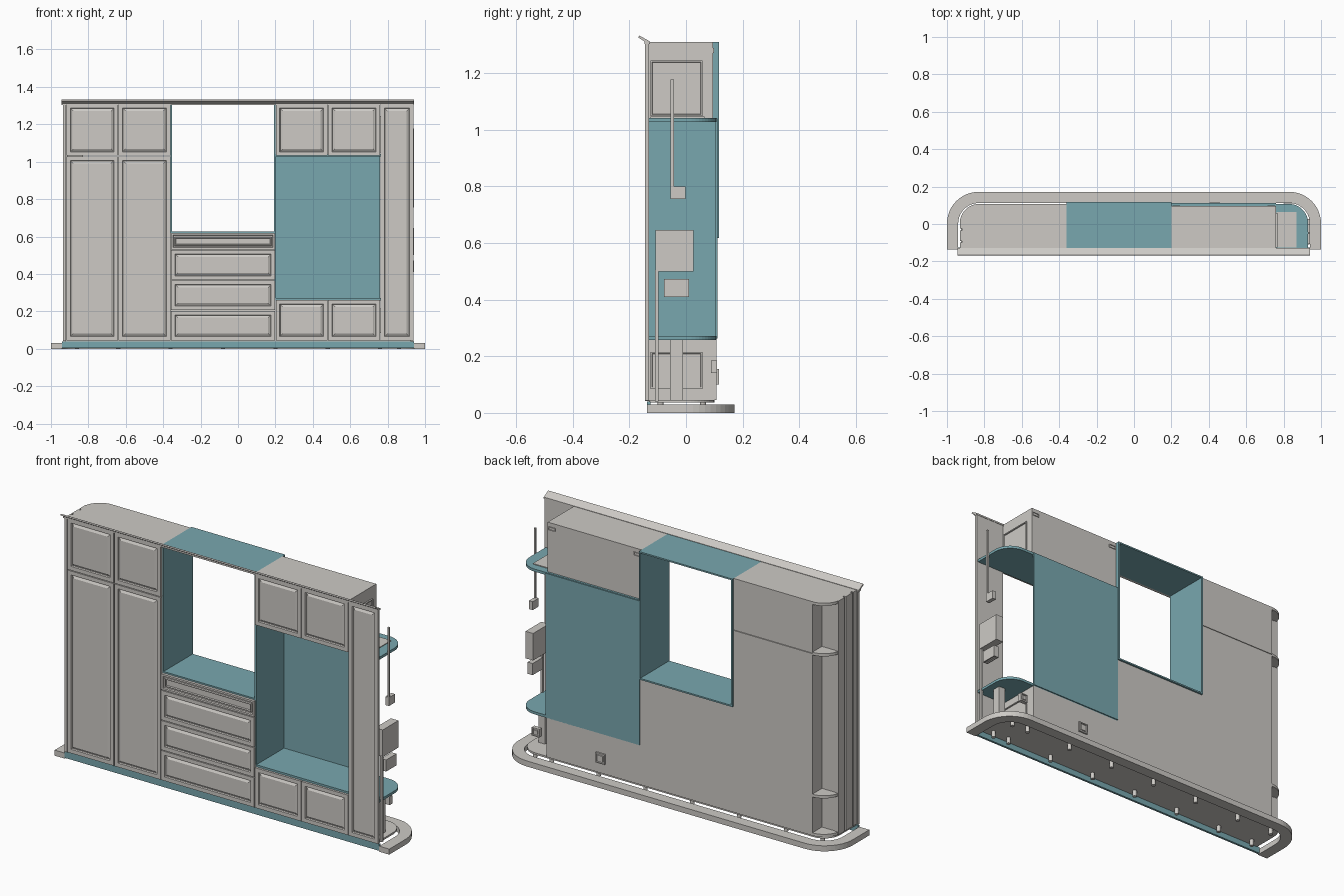
import bpy, bmesh, math
from mathutils import Vector

if "Cube" in bpy.data.objects:
    bpy.data.objects.remove(bpy.data.objects["Cube"])


def material(name, rgb):
    m = bpy.data.materials.new(name)
    m.diffuse_color = (*rgb, 1)
    m.use_nodes = True
    m.node_tree.nodes["Principled BSDF"].inputs["Base Color"].default_value = m.diffuse_color
    return m


GREY = material("warm_grey", (0.61, 0.59, 0.56))
TEAL = material("teal_board", (0.19, 0.39, 0.43))


def finish(name, bm, mat):
    bmesh.ops.recalc_face_normals(bm, faces=bm.faces[:])
    me = bpy.data.meshes.new(name)
    bm.to_mesh(me)
    bm.free()
    me.materials.append(mat)
    ob = bpy.data.objects.new(name, me)
    bpy.context.collection.objects.link(ob)
    return ob


def prism(name, pts, lo, hi, mat=GREY, axis="z"):
    """Extrude a 2D outline: (x, y) along z, or (y, z) along x."""
    bm = bmesh.new()
    if axis == "z":
        vs, off = [bm.verts.new((a, b, lo)) for a, b in pts], (0, 0, hi - lo)
    else:
        vs, off = [bm.verts.new((lo, a, b)) for a, b in pts], (hi - lo, 0, 0)
    f = bm.faces.new(vs)
    r = bmesh.ops.extrude_face_region(bm, geom=[f])
    bmesh.ops.translate(bm, vec=off, verts=[v for v in r["geom"] if isinstance(v, bmesh.types.BMVert)])
    return finish(name, bm, mat)


def box(name, x, y, z, mat=GREY):
    return prism(name, [(x[0], y[0]), (x[1], y[0]), (x[1], y[1]), (x[0], y[1])], z[0], z[1], mat)


def arc(cx, cy, r, a0, a1, n=12):
    return [(cx + r * math.cos(math.radians(a0 + (a1 - a0) * i / n)),
             cy + r * math.sin(math.radians(a0 + (a1 - a0) * i / n))) for i in range(n + 1)]


def inset_box(name, x, y, z, steps, side, mat=GREY):
    """Box with one face stepped in and out by (thickness, depth) pairs."""
    ob = box(name, x, y, z, mat)
    bm = bmesh.new()
    bm.from_mesh(ob.data)
    bm.normal_update()
    face = max(bm.faces, key=lambda f: f.normal.dot(Vector(side)))
    for t, d in steps:
        bmesh.ops.inset_region(bm, faces=[face], thickness=t, depth=d)
    bm.to_mesh(ob.data)
    bm.free()
    return ob


FRONT, DOOR_Y = (0, -1, 0), (-0.145, -0.13)


def door(name, x0, x1, z0, z1, rim=0.03):
    g = 0.002
    steps = [(rim, 0), (0.004, -0.007), (0.004, 0), (0.014, 0.006)]
    return inset_box(name, (x0 + g, x1 - g), DOOR_Y, (z0 + g, z1 - g), steps, FRONT)


# Skirting ring around the back and sides, open at the front
outer = [(1, -0.137)] + arc(0.83, 0.002, 0.17, 0, 90) + arc(-0.83, 0.002, 0.17, 90, 180) + [(-1, -0.137)]
inner = [(-0.94, -0.137)] + arc(-0.83, 0.002, 0.11, 180, 90) + arc(0.83, 0.002, 0.11, 90, 0) + [(0.94, -0.137)]
prism("skirting_ring", outer + inner, 0, 0.03)

# Floor panel, toe kick and feet
floor = [(-0.925, -0.13), (0.925, -0.13)] + arc(0.83, 0.005, 0.095, 0, 90) + arc(-0.83, 0.005, 0.095, 90, 180)
prism("floor_panel", floor, 0.036, 0.046)
box("toe_kick", (-0.94, 0.94), (-0.138, -0.126), (0.005, 0.04), TEAL)
for i, x in enumerate((-0.86, -0.64, -0.36, -0.08, 0.2, 0.48, 0.76, 0.86)):
    for y in (-0.09, 0.06):
        prism("foot", arc(x, y, 0.011, 0, 330, 11), 0.002, 0.037)

# Left cupboards with an open rounded corner at the back
left = [(-0.92, -0.13), (-0.36, -0.13), (-0.36, 0.107), (-0.83, 0.107), (-0.83, 0.025), (-0.92, 0.025)]
prism("left_tall_cupboard", left, 0.046, 1.029)
prism("left_top_cupboard", left, 1.032, 1.31)
corner = [(-0.83, 0.0), (-0.83, 0.107)] + arc(-0.83, 0.007, 0.1, 90, 180)[1:] + [(-0.93, 0.0)]
for z in (0.046, 0.255, 1.022, 1.295):
    prism("corner_shelf", corner, z, z + 0.015)
for y0, y1 in ((-0.13, -0.1), (-0.09, -0.035), (-0.025, 0.028)):
    box("side_pilaster", (-0.931, -0.91), (y0, y1), (0.046, 1.31))

# Drawer cabinet and lower right cupboard
box("drawer_cabinet", (-0.36, 0.2), (-0.13, 0.107), (0.046, 0.618))
box("lower_right_cupboard", (0.2, 0.76), (-0.13, 0.107), (0.046, 0.258))
box("upper_right_cupboard", (0.2, 0.76), (-0.13, 0.095), (1.042, 1.31))

# Window frame box, open front and back
WY = (-0.132, 0.117)
for x in (-0.36, 0.192):
    box("window_side", (x, x + 0.008), WY, (0.618, 1.31), TEAL)
for z in (0.618, 1.302):
    box("window_board", (-0.352, 0.192), WY, (z, z + 0.008), TEAL)

# Right niche: side, back and two boards that round off at the open end
box("niche_side", (0.193, 0.203), (-0.132, 0.107), (0.27, 1.03), TEAL)
box("niche_back", (0.2, 0.76), (0.103, 0.112), (0.262, 1.04), TEAL)
board = [(0.2, -0.133), (0.93, -0.133)] + arc(0.83, 0.007, 0.1, 0, 90) + [(0.2, 0.107)]
for n, z in (("lower_niche_board", 0.257), ("upper_niche_board", 1.028)):
    prism(n, board, z, z + 0.014, TEAL)
box("board_inlay", (0.762, 0.87), (-0.125, 0.065), (1.042, 1.046))

# Recessed side plates behind the end panel
for z0, z1 in ((1.048, 1.245), (0.085, 0.215)):
    inset_box("side_plate", (0.758, 0.768), (-0.125, 0.058), (z0, z1), [(0.008, 0), (0.002, -0.005)], (1, 0, 0))

# Doors, drawers and the end panel
for x0, x1 in ((-0.92, -0.64), (-0.64, -0.36)):
    door("tall_door", x0, x1, 0.042, 1.03)
    door("top_left_door", x0, x1, 1.03, 1.31)
for x0, x1 in ((0.2, 0.48), (0.48, 0.76)):
    door("top_right_door", x0, x1, 1.03, 1.31)
    door("low_right_door", x0, x1, 0.042, 0.262)
for z0, z1 in ((0.042, 0.205), (0.205, 0.367), (0.367, 0.53)):
    door("drawer_front", -0.36, 0.2, z0, z1)
inset_box("slim_drawer_front", (-0.358, 0.198), DOOR_Y, (0.532, 0.617),
          [(0.014, 0), (0.004, -0.007), (0.008, 0), (0.004, 0.006), (0.005, 0), (0.003, -0.008)], FRONT)
door("end_panel", 0.76, 0.94, 0.042, 1.31)
box("left_edge_strip", (-0.935, -0.92), DOOR_Y, (0.042, 1.31))

# Sloping cornice
prism("cornice", [(-0.128, 1.303), (-0.147, 1.303), (-0.147, 1.312), (-0.168, 1.325),
                  (-0.166, 1.333), (-0.128, 1.312)], -0.943, 0.94, GREY, "x")

# Utility parts on the open right end: boxes, cables and post
box("meter_box", (0.895, 0.94), (-0.107, 0.027), (0.5, 0.646))
inset_box("junction_box", (0.91, 0.94), (-0.078, 0.01), (0.41, 0.473), [(0.008, 0), (0.003, -0.004)], (0, 0, -1))
box("lower_cable", (0.925, 0.937), (-0.11, -0.097), (0.04, 0.505))
box("upper_cable", (0.93, 0.94), (-0.054, -0.043), (0.8, 1.177))
box("switch_box", (0.918, 0.94), (-0.054, -0.002), (0.755, 0.8))
box("end_post", (0.85, 0.89), (-0.056, -0.01), (0.046, 0.258))

# Wall sockets on the back and at the open end
SOCKET = [(0.008, 0), (0.002, -0.005), (0.006, 0), (0.002, 0.004)]
inset_box("back_socket", (0.405, 0.46), (0.1, 0.116), (0.1, 0.155), SOCKET, (0, 1, 0))
inset_box("end_socket", (0.80, 0.845), (0.088, 0.11), (0.14, 0.185), SOCKET, (0, 1, 0))

# Hanging brackets on the back of the upper cupboard
for x in (0.225, 0.735):
    inset_box("hanging_bracket", (x - 0.02, x + 0.02), (0.09, 0.099), (1.27, 1.288), [(0.003, 0), (0.001, -0.006)], (0, 1, 0))
